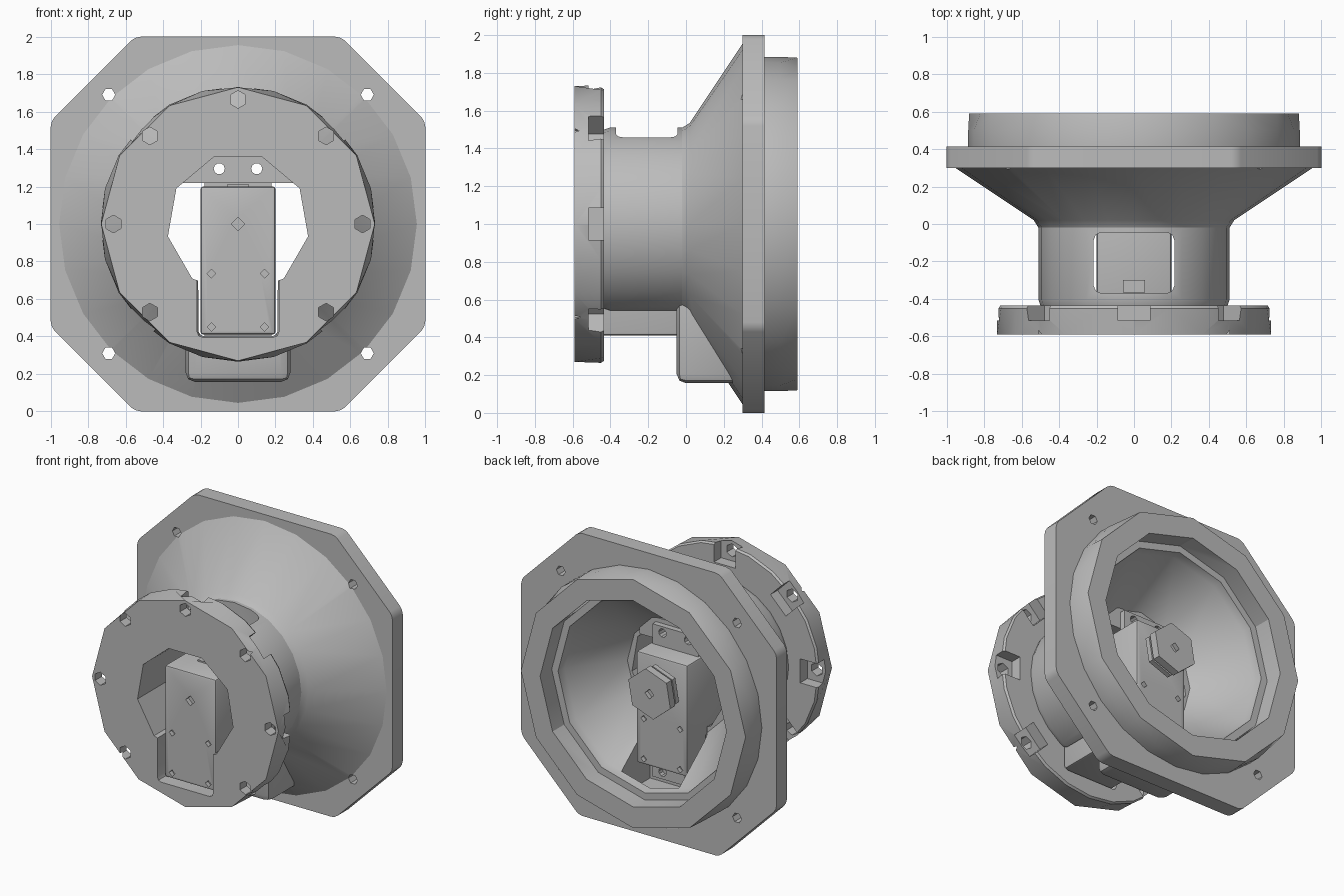
import bpy, bmesh
from math import sin, cos, pi, radians
from mathutils import Matrix, Vector

if "Cube" in bpy.data.objects:
    bpy.data.objects.remove(bpy.data.objects["Cube"])

grey = bpy.data.materials.new("plain grey")
grey.use_nodes = True
colour = (0.5, 0.5, 0.5, 1)
grey.diffuse_color = colour
grey.node_tree.nodes["Principled BSDF"].inputs["Base Color"].default_value = colour

AXIS_Z = 1.0
COARSE = True


def finish_mesh(name, bm):
    bmesh.ops.recalc_face_normals(bm, faces=bm.faces)
    mesh = bpy.data.meshes.new(name)
    bm.to_mesh(mesh)
    bm.free()
    mesh.materials.append(grey)
    obj = bpy.data.objects.new(name, mesh)
    bpy.context.collection.objects.link(obj)
    return obj


def lathe(name, profile, sides, phase=0.0, x=0.0, z=AXIS_Z):
    """Solid around the y direction from (y, radius); coarse rings get half the corners."""
    bm = bmesh.new()
    rings = []
    for y, r, *coarse in profile:
        ring = []
        for i in range(sides):
            a = phase + 2 * pi * i / sides
            d = r * cos(2 * pi / sides) if coarse and i % 2 else r
            ring.append(bm.verts.new((x + d * cos(a), y, z + d * sin(a))))
        rings.append(ring)
    for a, b in zip(rings, rings[1:]):
        for i in range(sides):
            j = (i + 1) % sides
            bm.faces.new((a[i], a[j], b[j], b[i]))
    bm.faces.new(rings[0])
    bm.faces.new(rings[-1])
    return finish_mesh(name, bm)


def peg(name, x, z, r, y0, y1, sides=6, phase=0.0):
    return lathe(name, [(y0, r), (y1, r)], sides, phase, x, z)


def box(name, xs, ys, zs, bevel=0.0, turn=0.0):
    """Box from ranges, optionally rounded and turned around the main axis."""
    bm = bmesh.new()
    bmesh.ops.create_cube(bm, size=1)
    for v in bm.verts:
        v.co = Vector([(r[0] + r[1]) / 2 + c * (r[1] - r[0])
                       for c, r in zip(v.co, (xs, ys, zs))])
    if bevel:
        bmesh.ops.bevel(bm, geom=bm.edges[:], offset=bevel, segments=2,
                        profile=0.5, affect='EDGES')
    centre = Matrix.Translation((0, 0, AXIS_Z))
    bm.transform(centre @ Matrix.Rotation(turn, 4, 'Y') @ centre.inverted())
    return finish_mesh(name, bm)


def apply_modifier(obj, mod):
    with bpy.context.temp_override(object=obj, active_object=obj):
        bpy.ops.object.modifier_apply(modifier=mod.name)


def combine(target, tools, operation):
    for tool in tools:
        mod = target.modifiers.new(operation, 'BOOLEAN')
        mod.operation = operation
        mod.solver = 'EXACT'
        mod.object = tool
        apply_modifier(target, mod)
        bpy.data.objects.remove(tool)


# Outer housing: front flange, neck, flare and rear collar
housing = lathe("housing", [
    (-0.59, 0.73, COARSE), (-0.45, 0.735), (-0.435, 0.725), (-0.435, 0.5),
    (-0.405, 0.51), (-0.02, 0.51), (0.02, 0.535), (0.3, 0.955), (0.36, 0.955),
    (0.36, 0.885), (0.5, 0.885), (0.59, 0.88, COARSE)], 24, pi / 2)

# Octagonal mounting plate with softened corners
bm = bmesh.new()
corners = [(0.55, 1), (1, 0.55), (1, -0.55), (0.55, -1),
           (-0.55, -1), (-1, -0.55), (-1, 0.55), (-0.55, 1)]
bm.faces.new([bm.verts.new((x, 0.3, AXIS_Z + z)) for x, z in corners])
bmesh.ops.bevel(bm, geom=bm.verts[:], offset=0.03, segments=2, profile=0.5, affect='VERTICES')
grown = bmesh.ops.extrude_face_region(bm, geom=bm.faces[:])["geom"]
bmesh.ops.translate(bm, vec=(0, 0.115, 0),
                    verts=[v for v in grown if isinstance(v, bmesh.types.BMVert)])
plate = finish_mesh("mounting_plate", bm)

# Bulge under the neck that holds the lower servo ear
bulge = box("bulge", (-0.28, 0.28), (-0.05, 0.36), (0.157, 0.62), 0.05)
combine(housing, [plate, bulge], 'UNION')

# Hollow interior, faceted bore, servo slots and ear recess
cuts = [
    lathe("bowl", [(0.7, 0.73), (0.46, 0.73), (0.46, 0.68), (0.4, 0.67), (0.07, 0.41)], 12, pi / 2),
    peg("bore", 0, AXIS_Z, 0.38, -0.7, 0.2, 9, radians(70)),
    box("top_slot", (-0.215, 0.215), (-0.37, -0.045), (1.1, 1.65), 0.04),
    box("bottom_slot", (-0.218, 0.218), (-0.75, 0.09), (0.395, 0.9), 0.03),
    box("neck_slot", (-0.216, 0.216), (-0.4, -0.052), (0.42, 0.9)),
    box("ear_recess", (-0.225, 0.225), (0.08, 0.4), (0.22, 0.8)),
]
# Plate bolt holes
for sz in (-1, 1):
    cuts.append(peg("plate_hole", 0.69, AXIS_Z + sz * 0.69, 0.035, 0.29, 0.5))
# Flange bolt holes with nut slots open to the rim
for k in range(-1, 3):
    a = k * pi / 4
    cuts.append(peg("flange_hole", 0.665 * cos(a), AXIS_Z + 0.665 * sin(a),
                    0.047, -0.7, -0.4, 6, pi / 2))
    cuts.append(box("nut_slot", (0.59, 0.85), (-0.515, -0.42), (0.915, 1.085), turn=-a))
combine(housing, cuts, 'DIFFERENCE')

# Mirror the finished half so both sides carry the same holes
bm = bmesh.new()
bm.from_mesh(housing.data)
bmesh.ops.bisect_plane(bm, geom=bm.verts[:] + bm.edges[:] + bm.faces[:], dist=0.0001,
                       plane_co=(0, 0, 0), plane_no=(1, 0, 0), clear_inner=True)
bm.to_mesh(housing.data)
bm.free()
apply_modifier(housing, housing.modifiers.new("mirror", 'MIRROR'))

# Cross wall above the servo
web = box("servo_web", (-0.31, 0.31), (-0.045, 0.08), (1.22, 1.37))
combine(web, [peg("cut", sx * 0.1, 1.295, 0.03, -0.2, 0.2, 10) for sx in (-1, 1)], 'DIFFERENCE')

# Servo body with small screw recesses on both faces
servo = box("servo_body", (-0.2, 0.2), (-0.535, 0.27), (0.41, 1.2), 0.014)
recesses = [peg("cut", 0, AXIS_Z, 0.035, -0.56, -0.505, 4)]
for x in (-0.142, 0.142):
    for z in (0.45, 0.735):
        for y in (-0.535, 0.27):
            recesses.append(peg("cut", x, z, 0.023, y - 0.03, y + 0.03, 4))
combine(servo, recesses, 'DIFFERENCE')

# Servo ears with screw holes
ears = []
for name, zs, hole_z in (("upper_ear", (1.19, 1.34), 1.295), ("lower_ear", (0.26, 0.42), 0.31)):
    ear = box(name, (-0.18, 0.18), (0.08, 0.12), zs)
    combine(ear, [peg("cut", sx * 0.1, hole_z, 0.03, 0, 0.2, 10) for sx in (-1, 1)], 'DIFFERENCE')
    ears.append(ear)

# Cable outlet
cable = box("cable_outlet", (-0.06, 0.06), (-0.365, -0.3), (1.18, 1.21))

# Stacked hexagonal output horn with a centre recess
horn = lathe("output_horn", [
    (0.25, 0.11), (0.3, 0.11), (0.3, 0.165), (0.335, 0.165), (0.335, 0.145),
    (0.355, 0.145), (0.355, 0.175), (0.41, 0.175)], 6, radians(20))
combine(horn, [peg("cut", 0, AXIS_Z, 0.035, 0.38, 0.45, 4)], 'DIFFERENCE')

# Smooth shading with sharp edges kept
bpy.ops.object.select_all(action='DESELECT')
for obj in [housing, web, servo, cable, horn] + ears:
    obj.select_set(True)
bpy.context.view_layer.objects.active = housing
bpy.ops.object.shade_smooth_by_angle(angle=radians(30))
